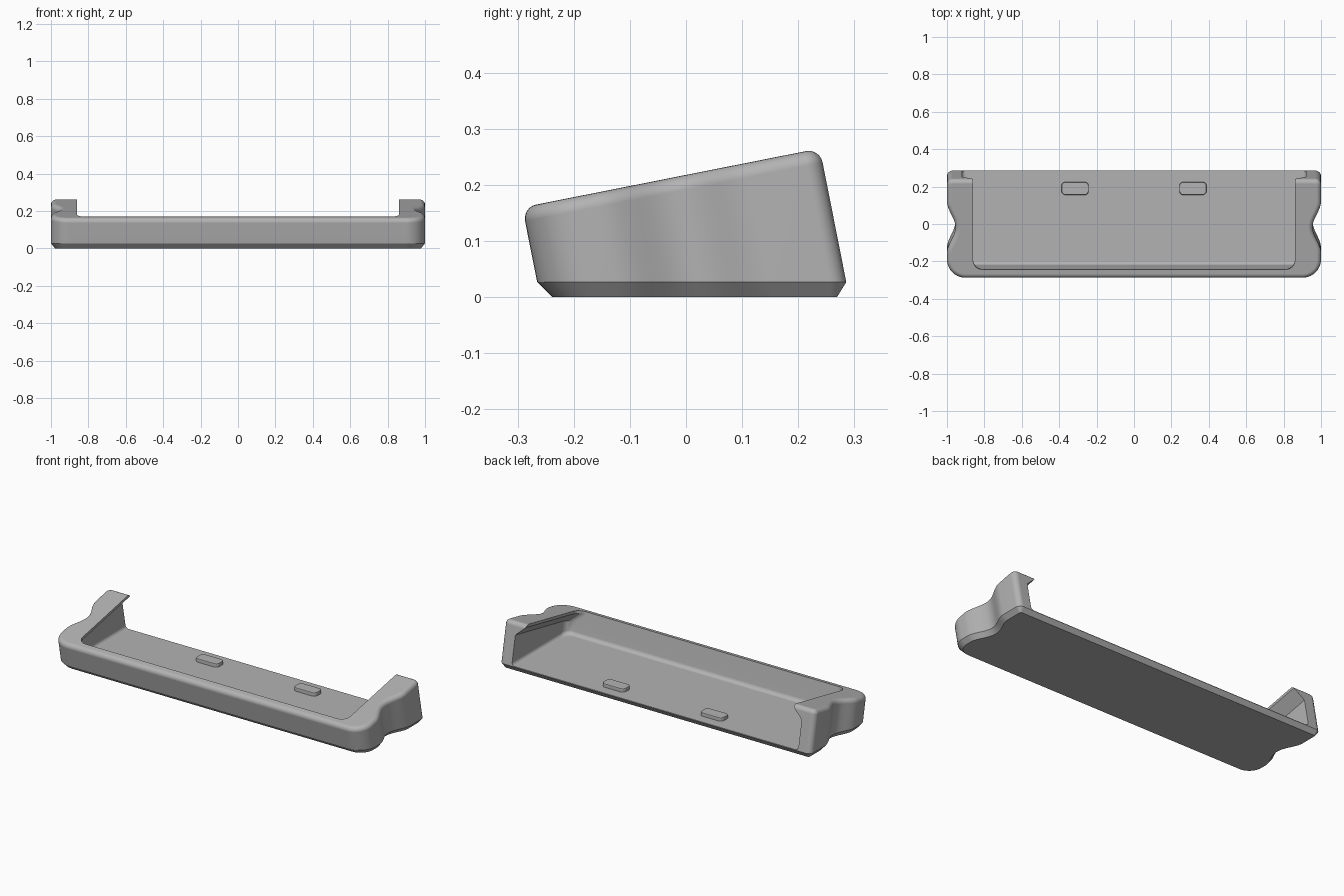
import bpy, bmesh
from math import sin, cos, pi, radians
from mathutils import Vector

if "Cube" in bpy.data.objects:
    bpy.data.objects.remove(bpy.data.objects["Cube"])

LEAN = 0.198           # backward lean of the walls and slope of the rim
FLOOR = 0.03           # height of the tray floor

grey = bpy.data.materials.new("light grey plastic")
grey.use_nodes = True
grey.diffuse_color = (0.45, 0.45, 0.45, 1)
grey.node_tree.nodes["Principled BSDF"].inputs["Base Color"].default_value = (0.45, 0.45, 0.45, 1)


def rim(y):
    """Height of the sloping rim above a base point."""
    return (0.218 + LEAN * y) / (1 + LEAN * LEAN)


def arc(cx, cy, r, a0, a1, n):
    return [Vector((cx + r * cos(radians(a0 + (a1 - a0) * i / n)),
                    cy + r * sin(radians(a0 + (a1 - a0) * i / n)))) for i in range(n + 1)]


def inset(points, d):
    """Move a clockwise outline inwards by d."""
    out = []
    for i, p in enumerate(points):
        a = (p - points[i - 1]).normalized()
        b = (points[(i + 1) % len(points)] - p).normalized()
        na, nb = Vector((a.y, -a.x)), Vector((b.y, -b.x))
        out.append(p + (na + nb) * (d / (1 + na.dot(nb))))
    return out


def mirrored(half):
    return half + [Vector((-p.x, p.y)) for p in reversed(half)]


def loft(name, rings):
    bm = bmesh.new()
    loops = [[bm.verts.new(p) for p in ring] for ring in rings]
    n = len(loops[0])
    for low, high in zip(loops, loops[1:]):
        for i in range(n):
            j = (i + 1) % n
            bm.faces.new((low[i], low[j], high[j], high[i]))
    bm.faces.new(loops[0])
    bm.faces.new(loops[-1])
    bmesh.ops.recalc_face_normals(bm, faces=bm.faces)
    mesh = bpy.data.meshes.new(name)
    bm.to_mesh(mesh)
    bm.free()
    mesh.materials.append(grey)
    obj = bpy.data.objects.new(name, mesh)
    bpy.context.collection.objects.link(obj)
    return obj


def level(points, z):
    return [(p.x, p.y - LEAN * z, z) for p in points]


def below_rim(points, drop):
    return [(p.x, p.y - LEAN * (rim(p.y) - drop), rim(p.y) - drop) for p in points]


def activate(obj):
    bpy.ops.object.select_all(action='DESELECT')
    obj.select_set(True)
    bpy.context.view_layer.objects.active = obj


def smooth(obj):
    activate(obj)
    bpy.ops.object.shade_smooth_by_angle(angle=radians(30))
    mod = obj.modifiers.new("even shading", 'WEIGHTED_NORMAL')
    mod.keep_sharp = True


# Outer body: rounded front corners and a finger scallop in each end
side = []
for i in range(25):
    t = -1 + i / 12
    side.append(Vector((1 - 0.045 * cos(t * pi / 2) ** 2, 0.02 - 0.145 * t)))
half = arc(0.97, 0.261, 0.03, 90, 0, 4) + side + arc(0.9, -0.16, 0.1, 0, -90, 10)
outline = mirrored(half)
R = 0.025
rings = [level(inset(outline, 0.022), 0), level(outline, 0.027)]
for k in range(7):
    a = k * pi / 12
    rings.append(below_rim(inset(outline, R * (1 - cos(a))), R * (1 - sin(a))))
body = loft("tray_body", rings)


# Cavity: open at the back, undercut below the side lips
def cavity(width, shrink=0.0):
    w, front, r = width - shrink, -0.21 + shrink, 0.05
    return mirrored([Vector((w, 0.5))] + arc(w - r, front + r, r, 0, -90, 8))


cuts = []
for k in range(6):
    a = k * pi / 10
    cuts.append(level(cavity(0.92, 0.02 * (1 - sin(a))), FLOOR + 0.02 * (1 - cos(a))))
cuts += [below_rim(cavity(0.92), 0.07), below_rim(cavity(0.86), 0.015),
         below_rim(cavity(0.86), -0.1)]
cutter = loft("cavity_cutter", cuts)
mod = body.modifiers.new("cavity", 'BOOLEAN')
mod.operation = 'DIFFERENCE'
mod.solver = 'EXACT'
mod.object = cutter
activate(body)
bpy.ops.object.modifier_apply(modifier=mod.name)
bpy.data.objects.remove(cutter)
smooth(body)

# Two raised rest pads on the floor
for name, cx in (("left_pad", 0.315), ("right_pad", -0.315)):
    pad = []
    for sx, sy, start in ((1, 1, 90), (1, -1, 0), (-1, -1, -90), (-1, 1, -180)):
        pad += arc(cx + sx * 0.05, 0.19 + sy * 0.012, 0.023, start, start - 90, 5)
    steps = [(0, FLOOR - 0.01), (0, FLOOR + 0.015), (0.002, FLOOR + 0.019), (0.006, FLOOR + 0.021)]
    smooth(loft(name, [[(p.x, p.y, z) for p in inset(pad, d)] for d, z in steps]))
